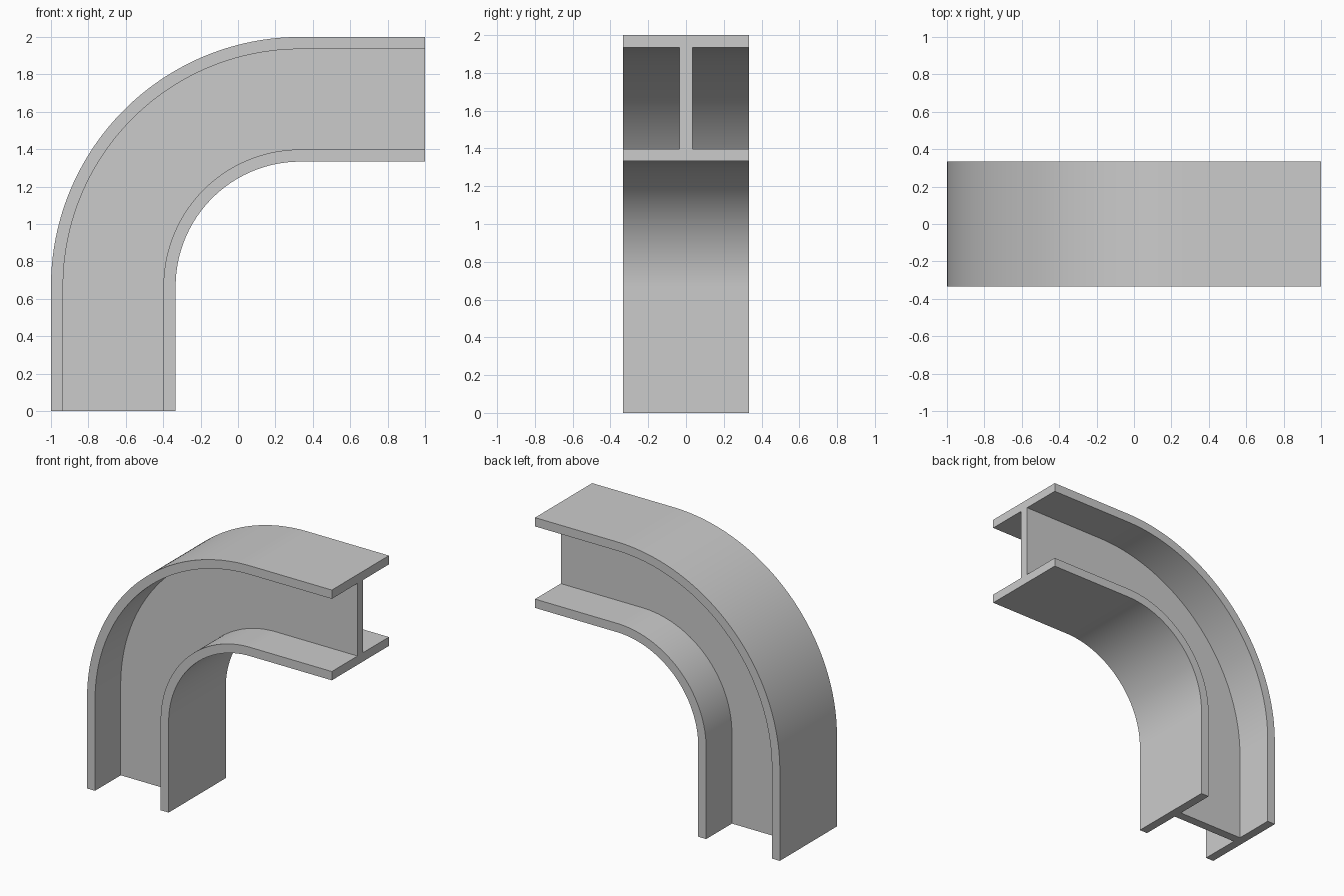
import bpy, bmesh
from math import sin, cos, pi, radians

if "Cube" in bpy.data.objects:
    bpy.data.objects.remove(bpy.data.objects["Cube"])

H = 1 / 3      # half depth and half width of the section
T = 0.065      # flange thickness
W = 0.0333     # half web thickness
CX, CZ = 1 / 3, 2 / 3   # bend centre
R = 1.0        # centreline bend radius
SEGS = 64

# I-section: (offset away from bend centre, y)
quarter = [(H, H), (H - T, H), (H - T, W)]
half = quarter + [(-d, y) for d, y in reversed(quarter)]
section = half + [(d, -y) for d, y in reversed(half)]

# Path stations: (origin x, origin z, outward direction x, z)
path = [(CX, 0, -1, 0)]
for i in range(SEGS + 1):
    a = pi / 2 * i / SEGS
    path.append((CX, CZ, -cos(a), sin(a)))
path.append((1, CZ, 0, 1))

# Sweep the section along the leg, bend and arm
bm = bmesh.new()
rings = [[bm.verts.new((ox + (R + d) * dx, y, oz + (R + d) * dz)) for d, y in section]
         for ox, oz, dx, dz in path]
n = len(section)
for a, b in zip(rings, rings[1:]):
    for j in range(n):
        k = (j + 1) % n
        bm.faces.new((a[j], a[k], b[k], b[j]))

# End caps
bm.faces.new(rings[0])
bm.faces.new(rings[-1])
bmesh.ops.recalc_face_normals(bm, faces=bm.faces)

mesh = bpy.data.meshes.new("bent_i_beam")
bm.to_mesh(mesh)
bm.free()
beam = bpy.data.objects.new("bent_i_beam", mesh)
bpy.context.collection.objects.link(beam)
bpy.context.view_layer.objects.active = beam
beam.select_set(True)
bpy.ops.object.shade_smooth_by_angle(angle=radians(30))
